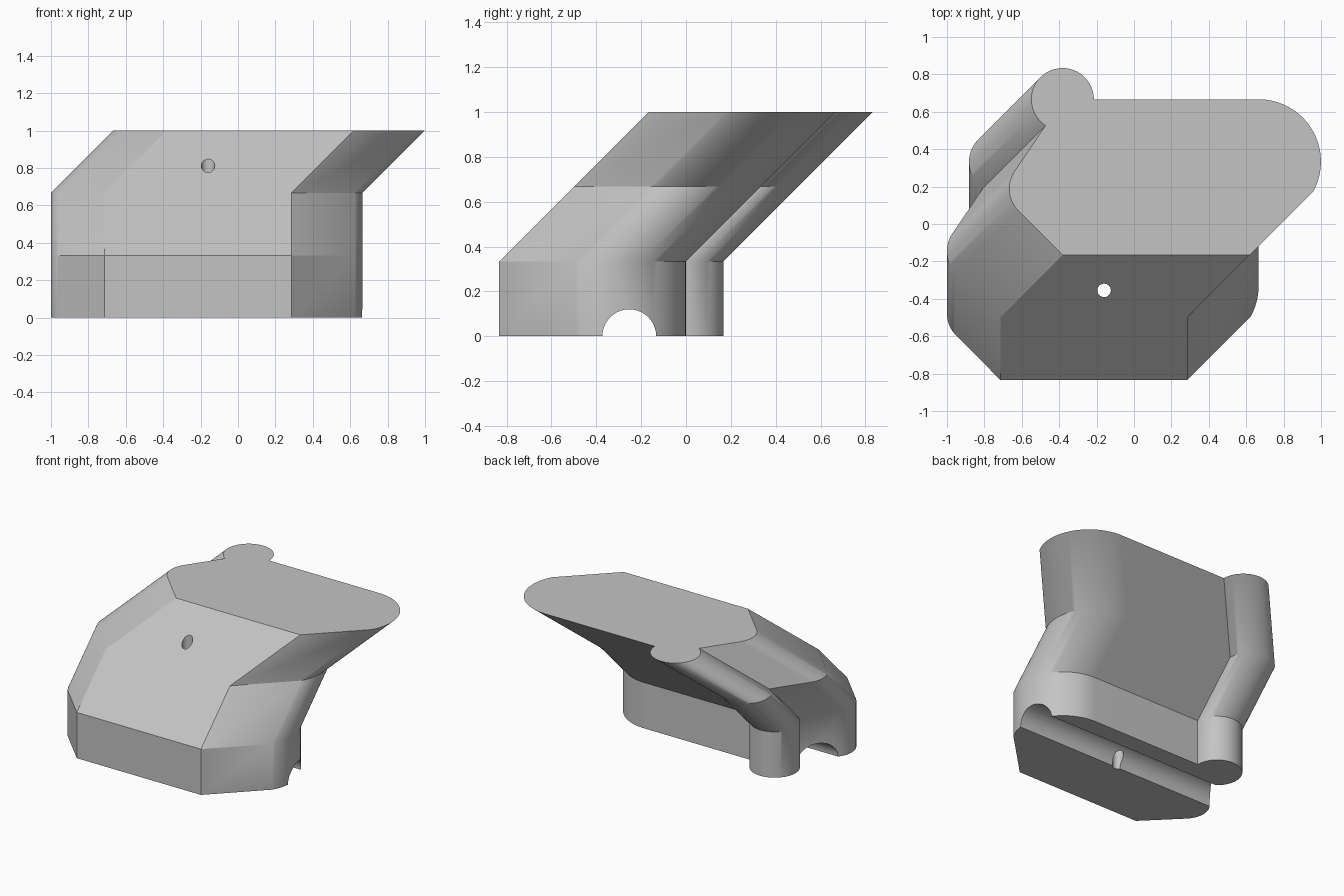
import bpy, bmesh
from math import radians, cos, sin, pi
from mathutils import Matrix

cube = bpy.data.objects.get("Cube")
if cube:
    bpy.data.objects.remove(cube, do_unlink=True)

# Single grey material
grey = bpy.data.materials.new("plain grey")
grey.use_nodes = True
colour = (0.55, 0.55, 0.55, 1)
grey.diffuse_color = colour
grey.node_tree.nodes["Principled BSDF"].inputs["Base Color"].default_value = colour


def arc(cx, cy, r, start, end, steps):
    angles = [radians(start + (end - start) * i / steps) for i in range(steps + 1)]
    return [(cx + r * cos(a), cy + r * sin(a)) for a in angles]


def finish(bm, name):
    bmesh.ops.recalc_face_normals(bm, faces=bm.faces)
    mesh = bpy.data.meshes.new(name)
    bm.to_mesh(mesh)
    bm.free()
    mesh.materials.append(grey)
    obj = bpy.data.objects.new(name, mesh)
    bpy.context.collection.objects.link(obj)
    return obj


def cylinder(name, radius, length, location, axis=None):
    bm = bmesh.new()
    matrix = Matrix.Translation(location)
    if axis:
        matrix = matrix @ Matrix.Rotation(pi / 2, 4, axis)
    bmesh.ops.create_cone(bm, cap_ends=True, segments=64, radius1=radius,
                          radius2=radius, depth=length, matrix=matrix)
    return finish(bm, name)


# Footprint outline: chamfered front, big round right end, lobe and rounded left end
outline = [(-0.715, -0.833), (0.285, -0.833)]
outline += arc(0.333, -0.333, 0.333, -29, 90, 32)
outline += arc(-0.715, 0, 0.167, 0, 237, 48)
outline += arc(-0.833, -0.478, 0.167, 146, 225, 20)

# Body: the outline lofted up, first leaning back, then back and sideways
third = 1 / 3
levels = [(0, 0, 0), (0, 0, third), (0, third, 2 * third), (third, 2 * third, 1)]
bm = bmesh.new()
rings = [[bm.verts.new((x + dx, y + dy, z)) for x, y in outline] for dx, dy, z in levels]
count = len(outline)
for low, high in zip(rings, rings[1:]):
    for i in range(count):
        j = (i + 1) % count
        bm.faces.new((low[i], low[j], high[j], high[i]))
bm.faces.new(rings[0][::-1])
bm.faces.new(rings[-1])
body = finish(bm, "body")

# Half-round channel underneath and the small vertical hole
cutters = [cylinder("channel_cutter", 0.12, 3, (0, -0.253, 0), 'Y'),
           cylinder("hole_cutter", 0.036, 3, (-0.16, -0.355, 0.5))]
bpy.ops.object.select_all(action='DESELECT')
body.select_set(True)
bpy.context.view_layer.objects.active = body
for cutter in cutters:
    cutter.hide_render = True
    cut = body.modifiers.new(cutter.name, 'BOOLEAN')
    cut.operation = 'DIFFERENCE'
    cut.solver = 'EXACT'
    cut.object = cutter
    bpy.ops.object.modifier_apply(modifier=cut.name)
    bpy.data.objects.remove(cutter, do_unlink=True)

bpy.ops.object.shade_smooth_by_angle(angle=radians(30))
